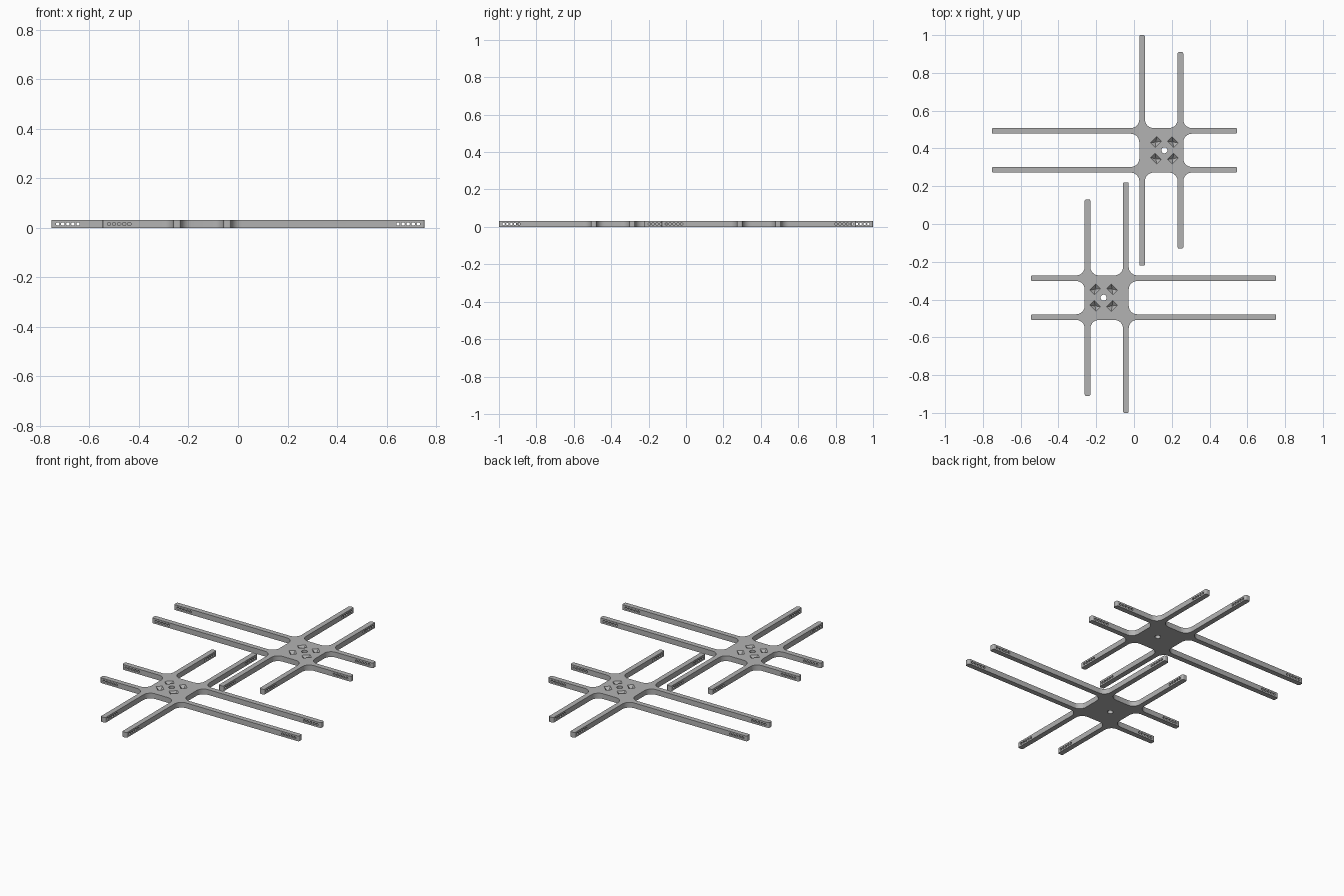
import bpy, bmesh, math
from mathutils import Vector, Matrix

if "Cube" in bpy.data.objects:
    bpy.data.objects.remove(bpy.data.objects["Cube"])

H = 0.031            # plate thickness
W = 0.015            # half width of an arm
FILLET, TIP = 0.045, 0.008
XS = (0.043, 0.246)  # centre lines of the arms along y
YS = (0.287, 0.493)  # centre lines of the arms along x
LEFT, RIGHT = -0.753, 0.546
TOP, BOTTOM = (1.0, 0.91), (-0.221, -0.13)

grey = bpy.data.materials.new("light grey")
grey.diffuse_color = (0.45, 0.45, 0.45, 1)
grey.use_nodes = True
grey.node_tree.nodes["Principled BSDF"].inputs["Base Color"].default_value = grey.diffuse_color


def make_object(name, bm):
    bmesh.ops.recalc_face_normals(bm, faces=bm.faces)
    me = bpy.data.meshes.new(name)
    bm.to_mesh(me)
    bm.free()
    ob = bpy.data.objects.new(name, me)
    bpy.context.collection.objects.link(ob)
    return ob


def outline():
    """Right-angled outline of crossing arms, counter-clockwise, as (point, radius)."""
    (xa, xb), (ya, yb) = XS, YS
    tip = lambda *ps: [(p, TIP) for p in ps]
    hub = lambda *ps: [(p, FILLET) for p in ps]
    pts = []
    for i, x in enumerate(XS):                       # front side
        pts += hub((x - W, ya - W))
        pts += tip((x - W, BOTTOM[i]), (x + W, BOTTOM[i]))
        pts += hub((x + W, ya - W))
    for i, y in enumerate(YS):                       # right side
        if i:
            pts += hub((xb + W, y - W))
        pts += tip((RIGHT, y - W), (RIGHT, y + W))
        pts += hub((xb + W, y + W))
    for i in (1, 0):                                 # back side
        x = XS[i]
        if i == 0:
            pts += hub((x + W, yb + W))
        pts += tip((x + W, TOP[i]), (x - W, TOP[i]))
        pts += hub((x - W, yb + W))
    for i in (1, 0):                                 # left side
        y = YS[i]
        if i == 0:
            pts += hub((xa - W, y + W))
        pts += tip((LEFT, y + W), (LEFT, y - W))
        if i:
            pts += hub((xa - W, y - W))
    return pts


def rounded(pts, steps=8):
    out = []
    for i, (p, r) in enumerate(pts):
        p = Vector(p)
        u = (Vector(pts[i - 1][0]) - p).normalized()
        v = (Vector(pts[(i + 1) % len(pts)][0]) - p).normalized()
        c = p + r * (u + v)
        for k in range(steps + 1):
            t = k / steps * math.pi / 2
            out.append(c - r * (v * math.cos(t) + u * math.sin(t)))
    return out


def add_cylinder(bm, centre, axis, radius, length, sides):
    rot = Vector((0, 0, 1)).rotation_difference(Vector(axis)).to_matrix().to_4x4()
    bmesh.ops.create_cone(bm, cap_ends=True, segments=sides, radius1=radius, radius2=radius,
                          depth=length, matrix=Matrix.Translation(centre) @ rot)


def add_pocket(bm, cx, cy, angle):
    """Blind rectangular pocket with sloping walls."""
    m = Matrix.Translation((cx, cy, H)) @ Matrix.Rotation(angle, 4, 'Z')
    res = bmesh.ops.create_cube(bm, size=1)
    for v in res["verts"]:
        up = v.co.z > 0
        s = 1.0 if up else 0.12
        v.co = m @ Vector((v.co.x * 0.047 * s, v.co.y * 0.035 * s, 0 if up else -0.02))
        if up:
            v.co.z += 0.0005


def build_cutter():
    bm = bmesh.new()
    hx, hy = 0.161, 0.39
    add_cylinder(bm, (hx, hy, H / 2), (0, 0, 1), 0.016, 0.1, 24)   # centre hole
    for sx in (-1, 1):
        for sy in (-1, 1):
            add_pocket(bm, hx + sx * 0.045, hy + sy * 0.044, -sx * sy * math.pi / 4)
    # five cross holes at each arm tip
    for k in range(5):
        d = 0.025 + 0.0205 * k
        for y in YS:
            for x in (LEFT + d, RIGHT - d):
                add_cylinder(bm, (x, y, H / 2), (0, 1, 0), 0.007, 0.06, 12)
        for i, x in enumerate(XS):
            for y in (BOTTOM[i] + d, TOP[i] - d):
                add_cylinder(bm, (x, y, H / 2), (1, 0, 0), 0.007, 0.06, 12)
    return make_object("hole_cutter", bm)


# Crossed-arm plate
bm = bmesh.new()
face = bm.faces.new([bm.verts.new((p.x, p.y, 0)) for p in rounded(outline())])
ext = bmesh.ops.extrude_face_region(bm, geom=[face])
for v in ext["geom"]:
    if isinstance(v, bmesh.types.BMVert):
        v.co.z = H
plate = make_object("back_frame", bm)
plate.data.materials.append(grey)

# Cut the holes and pockets
cutter = build_cutter()
cutter.hide_render = True
mod = plate.modifiers.new("holes", 'BOOLEAN')
mod.object, mod.operation, mod.solver = cutter, 'DIFFERENCE', 'EXACT'
bpy.context.view_layer.objects.active = plate
plate.select_set(True)
bpy.ops.object.modifier_apply(modifier=mod.name)
bpy.data.objects.remove(cutter, do_unlink=True)
bpy.ops.object.shade_smooth_by_angle(angle=math.radians(30))

# Second plate is the first turned half way round
twin = plate.copy()
twin.data = plate.data.copy()
twin.name = "front_frame"
bpy.context.collection.objects.link(twin)
twin.data.transform(Matrix.Rotation(math.pi, 4, 'Z'))
